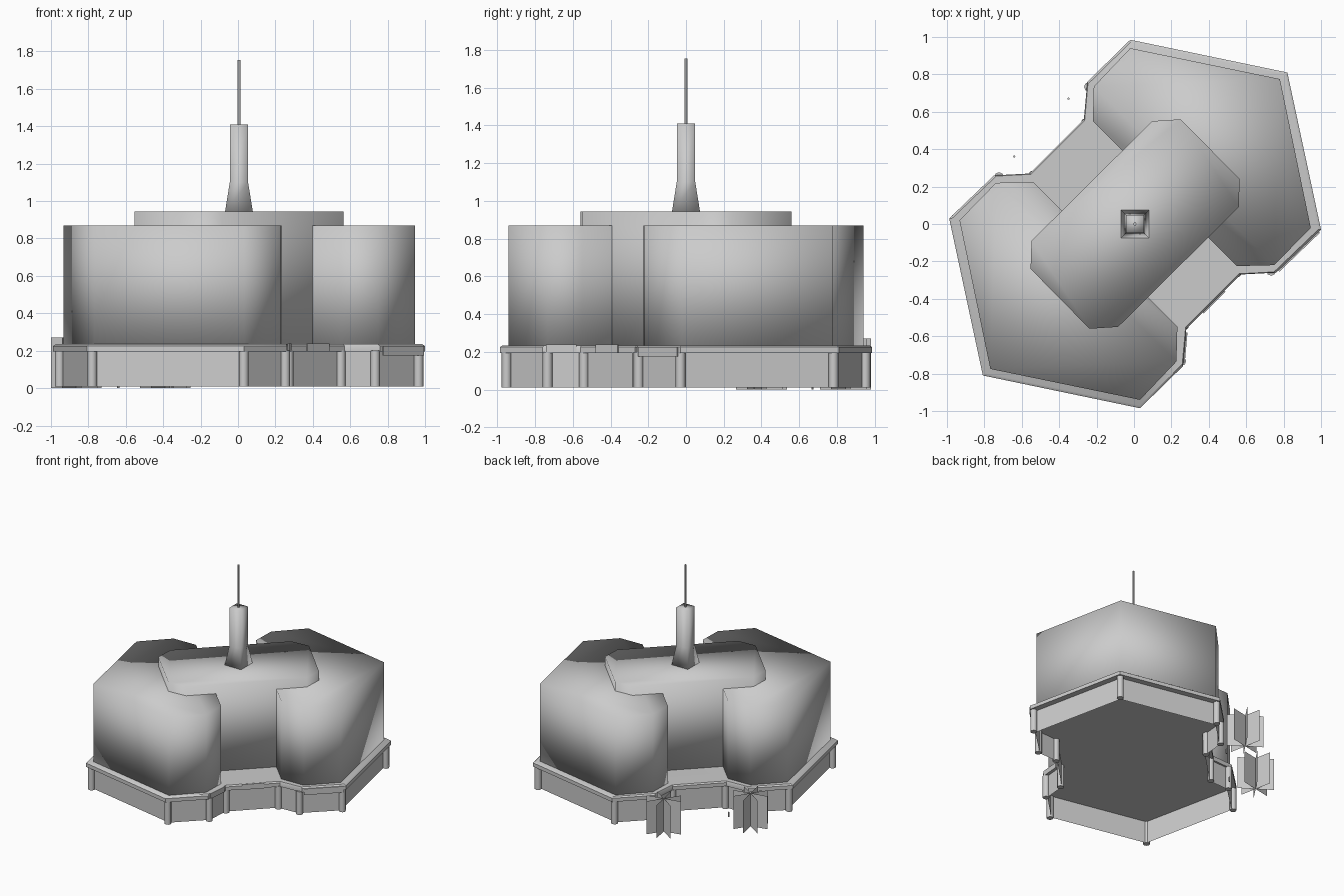
import bpy, bmesh, math
from mathutils import Vector, Matrix

cube = bpy.data.objects.get("Cube")
if cube:
    bpy.data.objects.remove(cube, do_unlink=True)

GREY = (0.6, 0.6, 0.6, 1)
mat = bpy.data.materials.new("concrete_grey")
mat.use_nodes = True
mat.diffuse_color = GREY
mat.node_tree.nodes["Principled BSDF"].inputs["Base Color"].default_value = GREY


def finish(name, bm, smooth=None):
    """Make an object; smooth is None (flat), True, or an angle."""
    mesh = bpy.data.meshes.new(name)
    bm.to_mesh(mesh)
    bm.free()
    ob = bpy.data.objects.new(name, mesh)
    bpy.context.scene.collection.objects.link(ob)
    mesh.materials.append(mat)
    if smooth is not None:
        bpy.ops.object.select_all(action='DESELECT')
        ob.select_set(True)
        bpy.context.view_layer.objects.active = ob
        if smooth is True:
            bpy.ops.object.shade_smooth()
        else:
            bpy.ops.object.shade_smooth_by_angle(angle=math.radians(smooth))
    return ob


def loft(name, sections, smooth=None, caps=True):
    """Join (outline, z) sections of equal length into one body."""
    bm = bmesh.new()
    rings = [[bm.verts.new((x, y, z)) for x, y in pts] for pts, z in sections]
    n = len(rings[0])
    for a, b in zip(rings, rings[1:]):
        for i in range(n):
            j = (i + 1) % n
            bm.faces.new((a[i], a[j], b[j], b[i]))
    if caps:
        bm.faces.new(rings[0][::-1])
        bm.faces.new(rings[-1])
    bmesh.ops.recalc_face_normals(bm, faces=bm.faces)
    return finish(name, bm, smooth)


def turned(pts):
    """Half turn about the building's axis."""
    return [(0.012 - x, -y) for x, y in pts]


def scaled(pts, s):
    return [(x * s, y * s) for x, y in pts]


def regular(x, y, r, n, start=0.0):
    return [(x + r * math.cos(start + math.tau * i / n),
             y + r * math.sin(start + math.tau * i / n)) for i in range(n)]


# Canopy slab and the walls beneath it
half = [(0.28, -0.56), (0.57, -0.27), (0.76, -0.26), (1.0, -0.03),
        (0.82, 0.81), (-0.02, 0.985), (-0.25, 0.76)]
outline = half + turned(half)
loft("canopy", [(outline, 0.195), (outline, 0.225), (scaled(outline, 0.985), 0.235)], 35)
wall = scaled(outline, 0.95)
loft("ground_floor_wall", [(wall, 0.01), (wall, 0.2)], 30, caps=False)

# Columns under each canopy corner
for i, (x, y) in enumerate(scaled(outline, 0.965)):
    ring = regular(x, y, 0.026, 8)
    loft(f"column_{i + 1}", [(ring, 0.01), (ring, 0.2)], 50)

# Twin towers
tower = [(0.55, -0.225), (0.75, -0.22), (0.945, -0.02), (0.78, 0.775),
         (-0.02, 0.94), (-0.215, 0.735), (-0.22, 0.55)]
for name, pts in (("back_tower", tower), ("front_tower", turned(tower))):
    loft(name, [(pts, 0.235), (pts, 0.87)], True)

# Central core with its raised roof
core_half = [(-0.085, -0.55), (0.56, 0.09), (0.565, 0.24), (0.25, 0.56)]
core = core_half + turned(core_half)
loft("central_core", [(core, 0.235), (core, 0.945)], True)

# Mast and antenna
sections = [(regular(0.005, 0, r * math.sqrt(2), 4, math.pi / 4), z)
            for r, z in ((0.074, 0.945), (0.049, 1.1), (0.049, 1.41))]
loft("mast", sections, True)
rod = regular(0.005, 0, 0.009, 6)
loft("antenna", [(rod, 1.41), (rod, 1.755)], 50)


# Fascia plates along canopy edges
def fascia(name, a, b, t0, t1, z0, z1):
    a, b = Vector(a), Vector(b)
    d = (b - a).normalized()
    out = Vector((d.y, -d.x)) * 0.008
    p, q = a.lerp(b, t0), a.lerp(b, t1)
    ring = [tuple(v) for v in (p, p + out, q + out, q)]
    loft(name, [(ring, z0), (ring, z1)])


fascia("corner_fascia", outline[2], outline[3], 0.05, 0.95, 0.175, 0.225)
fascia("waist_fascia", outline[0], outline[1], 0.3, 0.7, 0.195, 0.238)
fascia("front_fascia", outline[-1], outline[0], 0.1, 0.9, 0.195, 0.238)

# Trees of crossed upright planes, each beside a small bollard
for i, (x, y) in enumerate(((-0.39, 0.845), (-0.865, 0.4))):
    bm = bmesh.new()
    for k in range(4):
        a = math.pi * k / 4 + 0.2
        d = Vector((math.cos(a), math.sin(a), 0)) * 0.138
        c = Vector((x, y, 0))
        top = Vector((0, 0, 0.27))
        bm.faces.new([bm.verts.new(v) for v in (c - d, c + d, c + d + top, c - d + top)])
    finish(f"tree_{i + 1}", bm)
for i, (x, y) in enumerate(((-0.35, 0.67), (-0.64, 0.36))):
    ring = regular(x, y, 0.006, 6)
    loft(f"bollard_{i + 1}", [(ring, 0), (ring, 0.04)])
